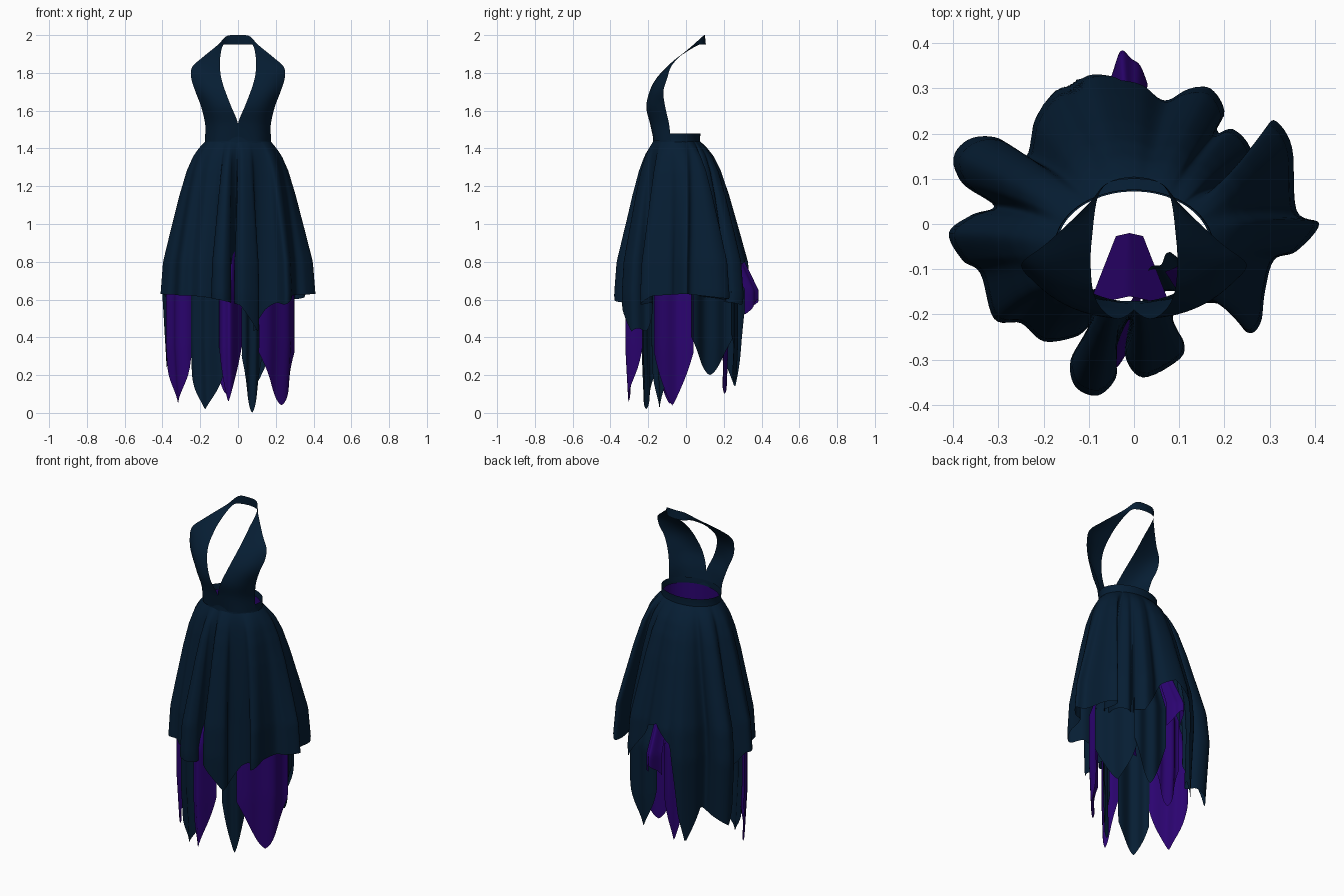
import bpy
import math
from mathutils import Vector

cube = bpy.data.objects.get("Cube")
if cube:
    bpy.data.objects.remove(cube, do_unlink=True)


def make_material(name, colour):
    mat = bpy.data.materials.new(name)
    mat.use_nodes = True
    mat.diffuse_color = colour
    mat.node_tree.nodes["Principled BSDF"].inputs["Base Color"].default_value = colour
    return mat


NAVY = make_material("dark navy cloth", (0.0018, 0.0125, 0.033, 1))
PURPLE = make_material("deep purple cloth", (0.024, 0.001, 0.162, 1))


def sheet(name, mat, surface, columns, rows, closed=False):
    """Grid of cloth; surface(u, v) returns a point for u and v in 0..1."""
    count = columns if closed else columns + 1
    verts = [surface(i / columns, j / rows)
             for j in range(rows + 1) for i in range(count)]
    faces = []
    for j in range(rows):
        for i in range(columns):
            k = (i + 1) % count
            faces.append((j * count + i, (j + 1) * count + i,
                          (j + 1) * count + k, j * count + k))
    mesh = bpy.data.meshes.new(name)
    mesh.from_pydata(verts, [], faces)
    mesh.materials.append(mat)
    mesh.shade_smooth()
    obj = bpy.data.objects.new(name, mesh)
    bpy.context.scene.collection.objects.link(obj)
    return obj


def table(pairs, x):
    """Linear interpolation in a list of (x, value) pairs."""
    if x <= pairs[0][0]:
        return pairs[0][1]
    for (xa, ya), (xb, yb) in zip(pairs, pairs[1:]):
        if x <= xb:
            return ya + (yb - ya) * (x - xa) / (xb - xa)
    return pairs[-1][1]


def spline(points, t, closed=False):
    """Catmull-Rom curve through the points, t counted in points."""
    n = len(points)
    i = math.floor(t) if closed else min(math.floor(t), n - 2)
    f = t - i

    def pick(k):
        return Vector(points[k % n] if closed else points[max(0, min(n - 1, k))])
    a, b, c, d = (pick(i + k) for k in (-1, 0, 1, 2))
    return 0.5 * (2 * b + (c - a) * f + (2 * a - 5 * b + 4 * c - d) * f * f
                  + (3 * b - a - 3 * c + d) * f ** 3)


# Waist ellipse
WAIST_Y = -0.05


def waist(angle, scale=1.0):
    return Vector((0.17 * scale * math.cos(angle),
                   WAIST_Y + 0.122 * scale * math.sin(angle)))


# Folded outline of the skirt hem, in hundredths, counter-clockwise from the left side
FOLDS = [(41, 0), (36, 3), (35, 17), (31, 23), (29, 19), (29, 10), (25, 7),
         (26, 16), (22, 21), (18, 20), (20, 25), (17, 30), (12, 30), (7, 28),
         (2, 32), (-4, 34), (-10, 34), (-14, 31), (-18, 29), (-22, 23),
         (-24, 15), (-30, 19), (-36, 19), (-40, 15), (-38, 9), (-31, 4),
         (-36, 2), (-41, -2), (-38, -8), (-34, -11), (-31, -21), (-25, -22),
         (-20, -26), (-13, -25), (-10, -23), (-14, -30), (-13, -36),
         (-8, -38), (-4, -34), (-4, -28), (-1, -21), (-2, -29), (2, -34),
         (10, -30), (11, -26), (8, -21), (12, -18), (20, -18), (25, -24),
         (28, -22), (29, -15), (31, -8), (36, -6)]

# How far the cloth has spread from the waist to the hem outline at each height
SPREAD = [(0.1, 0.9), (0.63, 1.0), (0.8, 0.95), (0.95, 0.81), (1.15, 0.61),
          (1.28, 0.45), (1.36, 0.3), (1.41, 0.14), (1.44, 0)]

# Height of the handkerchief hem by direction in degrees
HEM = [(-180, 0.63), (-135, 0.62), (-105, 0.6), (-88, 0.57), (-70, 0.43),
       (-50, 0.55), (-32, 0.62), (0, 0.63), (40, 0.6), (60, 0.57), (80, 0.78),
       (95, 0.82), (110, 0.72), (117, 0.3), (124, 0.13), (142, 0.33),
       (160, 0.24), (172, 0.5), (180, 0.63)]


def skirt_point(u, v):
    t = u * len(FOLDS)
    hem = spline(FOLDS, t, closed=True) / 100
    # Each fold hangs from the waist along the direction of its neighbourhood
    middle = sum((spline(FOLDS, t + k, closed=True) for k in range(-3, 4)),
                 Vector((0, 0))) / 700
    angle = math.atan2((middle.y - WAIST_Y) / 0.122, middle.x / 0.17)
    low = table(HEM, math.degrees(math.atan2(hem.y, hem.x)))
    z = 1.44 + (low - 1.44) * v
    spread = table(SPREAD, z)
    # The folds soften into a plain oval towards the waist
    oval = Vector((0.37 * math.cos(angle), 0.29 * math.sin(angle)))
    target = hem.lerp(oval, 0.6 * (1 - spread))
    p = waist(angle).lerp(target, spread)
    return p.x, p.y, z


def lining_point(u, v):
    p = waist(u * math.tau, 0.97)
    return p.x, p.y, 1.45 - 0.4 * v


# Waistband
def band_point(u, v):
    p = waist(u * math.tau, 1.02 + 0.04 * abs(v - 0.4))
    return p.x, p.y, 1.48 - 0.07 * v


# Lining fold that slopes inward behind the front
def inner_fold_point(u, v):
    x = (2 * u - 1) * (0.09 - 0.06 * v)
    return x - 0.01, -0.16 + 0.14 * v - 0.02 * abs(x) / 0.09, 1.35 - 0.85 * v


sheet("overskirt", NAVY, skirt_point, len(FOLDS) * 6, 36, closed=True)
sheet("skirt_lining", PURPLE, lining_point, 64, 6, closed=True)
sheet("inner_fold", PURPLE, inner_fold_point, 12, 8)
sheet("waistband", NAVY, band_point, 64, 4, closed=True)


# Pointed panels hanging below the overskirt
def hanging_panel(name, mat, a, b, bulge, tip, side):
    a, b = Vector(a), Vector(b)
    outward = ((a + b) / 2).normalized()

    def point(u, v):
        p = a.lerp(b, u) + outward * bulge * math.sin(math.pi * u)
        p += outward * 0.008 * math.sin(math.tau * 2 * u)
        low = tip + (side - tip) * abs(2 * u - 1) ** 1.4
        z = 0.95 + (low - 0.95) * v
        p *= table([(0, 0.94), (0.35, 1), (0.65, 1), (0.95, 0.62)], z)
        return p.x, p.y, z
    sheet(name, mat, point, 20, 20)


hanging_panel("left_panel", PURPLE, (0.11, -0.17), (0.3, 0.04), 0.04, 0.04, 0.32)
hanging_panel("front_left_panel", NAVY, (0.02, -0.18), (0.13, -0.1), 0.01, 0, 0.3)
hanging_panel("front_panel", PURPLE, (-0.1, -0.25), (0.02, -0.23), 0.08, 0.06, 0.35)
hanging_panel("front_right_panel", NAVY, (-0.25, -0.17), (-0.08, -0.23), 0.03, 0.02, 0.2)
hanging_panel("right_panel", PURPLE, (-0.38, 0), (-0.25, -0.17), 0.02, 0.05, 0.3)
hanging_panel("back_left_panel", NAVY, (0.3, 0.03), (0.18, 0.25), -0.02, 0.2, 0.4)
hanging_panel("back_inner_panel", NAVY, (0.2, 0.24), (0, 0.27), 0.01, 0.16, 0.42)
hanging_panel("back_fold", PURPLE, (0.03, 0.31), (-0.06, 0.31), 0.07, 0.6, 0.52)
hanging_panel("back_panel", PURPLE, (0.02, 0.18), (-0.14, 0.21), 0.02, 0.1, 0.35)

# Halter bodice: neckline edge and armhole edge of one half, up to the neck strap
NECKLINE = [(0, -0.17, 1.44), (0, -0.19, 1.53), (0.035, -0.21, 1.62),
            (0.07, -0.19, 1.71), (0.09, -0.15, 1.78), (0.096, -0.09, 1.84),
            (0.093, -0.03, 1.89), (0.08, 0.06, 1.945), (0.05, 0.095, 1.95),
            (0, 0.105, 1.95)]
ARMHOLE = [(0.17, -0.08, 1.44), (0.174, -0.09, 1.53), (0.195, -0.11, 1.62),
           (0.225, -0.12, 1.7), (0.247, -0.1, 1.77), (0.243, -0.08, 1.83),
           (0.19, -0.04, 1.88), (0.105, 0.04, 1.95), (0.06, 0.09, 1.995),
           (0, 0.1, 2)]


def bodice_point(u, v):
    t = v * (len(NECKLINE) - 1)
    inner, outer = spline(NECKLINE, t), spline(ARMHOLE, t)
    p = inner.lerp(outer, u)
    puff = (outer - inner).length * 0.2 * math.sin(math.pi * u) * (1 - v)
    p += Vector((0.6, -0.8, 0)) * puff
    return max(p.x, 0), p.y, p.z


bodice = sheet("halter_bodice", NAVY, bodice_point, 12, 54)
mirror = bodice.modifiers.new("other half", "MIRROR")
mirror.use_clip = True
